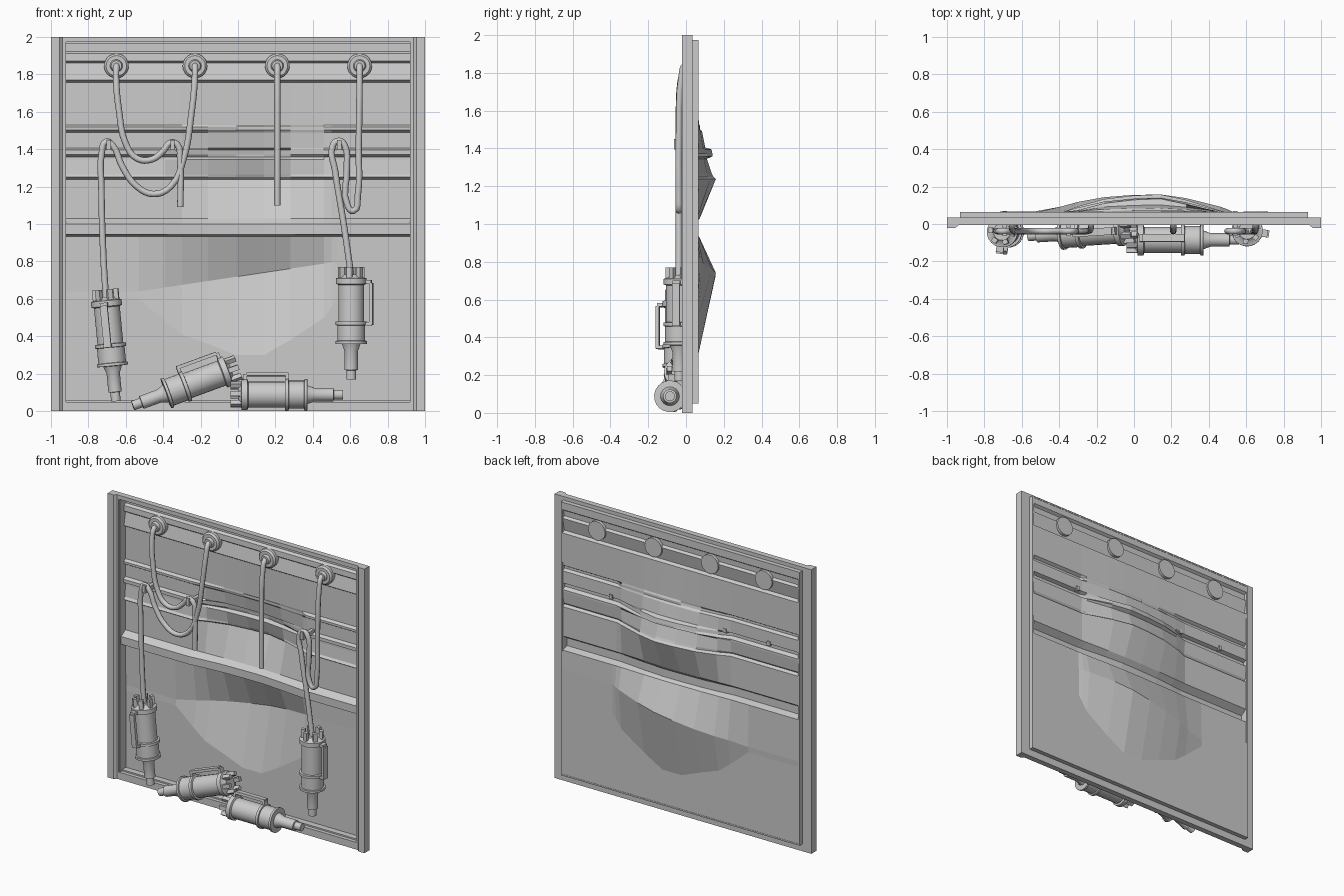
import bpy, bmesh, math
from mathutils import Vector, Matrix

if "Cube" in bpy.data.objects:
    bpy.data.objects.remove(bpy.data.objects["Cube"])

grey = bpy.data.materials.new("plain_grey")
grey.diffuse_color = (0.6, 0.6, 0.6, 1)
grey.use_nodes = True
grey.node_tree.nodes["Principled BSDF"].inputs["Base Color"].default_value = grey.diffuse_color


def finish(name, bm, smooth=False):
    bmesh.ops.recalc_face_normals(bm, faces=bm.faces)
    me = bpy.data.meshes.new(name)
    bm.to_mesh(me)
    bm.free()
    me.materials.append(grey)
    ob = bpy.data.objects.new(name, me)
    bpy.context.collection.objects.link(ob)
    if smooth:
        bpy.context.view_layer.objects.active = ob
        ob.select_set(True)
        bpy.ops.object.shade_smooth_by_angle(angle=math.radians(35))
        ob.select_set(False)
    return ob


def add_box(bm, lo, hi, mat=Matrix()):
    lo, hi = Vector(lo), Vector(hi)
    m = mat @ Matrix.Translation((lo + hi) / 2) @ Matrix.Diagonal((*(hi - lo), 1))
    bmesh.ops.create_cube(bm, size=1, matrix=m)


def add_lathe(bm, profile, mat, sides=20):
    """Revolve (height, radius) points about local z."""
    rings = []
    for t, r in profile:
        rings.append([bm.verts.new(mat @ Vector((r * math.cos(a), r * math.sin(a), t)))
                      for a in (2 * math.pi * i / sides for i in range(sides))])
    for a, b in zip(rings, rings[1:]):
        for i in range(sides):
            j = (i + 1) % sides
            bm.faces.new((a[i], a[j], b[j], b[i]))
    bm.faces.new(rings[0])
    bm.faces.new(rings[-1])


# outer frame: chamfered side posts, top and bottom bars
POST = [(1, -.022), (.955, -.022), (.938, -.006), (.925, -.006), (.925, .034), (1, .034)]
for side, label in ((-1, "left"), (1, "right")):
    bm = bmesh.new()
    lo = [bm.verts.new((side * x, y, 0)) for x, y in POST]
    hi = [bm.verts.new((side * x, y, 2)) for x, y in POST]
    bm.faces.new(lo)
    bm.faces.new(hi)
    for i in range(len(POST)):
        j = (i + 1) % len(POST)
        bm.faces.new((lo[i], lo[j], hi[j], hi[i]))
    finish(label + "_frame_post", bm)
for label, z0, z1 in (("bottom", 0, .05), ("top", 1.972, 2)):
    bm = bmesh.new()
    add_box(bm, (-.925, -.006, z0), (.925, .034, z1))
    finish(label + "_frame_bar", bm)

# rear rim that holds the panel
bm = bmesh.new()
for s in (-1, 1):
    x0, x1 = sorted((s * .918, s * .93))
    add_box(bm, (x0, .0, .05), (x1, .065, 1.975))
for z in (.05, 1.965):
    add_box(bm, (-.93, .02, z), (.93, .065, z + .01))
finish("rear_rim", bm)

# dented panel: ribbed profile of (z, base depth, dent amount at full strength)
RIBS = [(1.97, .063, 0), (1.922, .063, 0), (1.91, .045, 0), (1.872, .043, 0),
        (1.86, .06, 0), (1.77, .042, 0), (1.757, .062, 0), (1.53, .06, .08),
        (1.518, .04, .3), (1.502, .04, .35), (1.49, .06, .25), (1.405, .06, .42),
        (1.395, .035, 1), (1.372, .035, 1.05), (1.358, .06, .8), (1.345, .06, .5),
        (1.265, .052, .85), (1.25, .04, 1.05), (1.238, .06, .98), (1.03, .058, .15),
        (1.0, .012, .3), (.945, .012, .3), (.932, .06, .1)]
# columns: x, upper dent, lower dent, bottom of lower dent
COLS = [(-.92, 0, 0, .6), (-.53, 0, .004, .6), (-.39, .0, .03, .48), (-.3, .035, .055, .41),
        (-.16, .075, .08, .36), (-.01, .093, .092, .3), (0, .094, .092, .3),
        (.14, .1, .095, .3), (.28, .07, .075, .38), (.46, .012, .03, .5),
        (.5, .0, .015, .56), (.53, 0, 0, .6), (.92, 0, 0, .6)]
bm = bmesh.new()
grid = []
for x, up, low, zb in COLS:
    col = []
    for z, y, g in RIBS:
        if 0 <= x < .49 and 1.5 < z < 1.52:   # middle of this rib is torn away
            y = .06
            g = .15
        col.append(bm.verts.new((x, y + g * up, z)))
    crease = .64 + .15 * (min(max(x, -.53), .53) + .53)
    col += [bm.verts.new(p) for p in ((x, .063 + low, crease), (x, .063, zb), (x, .063, .055))]
    grid.append(col)
for a, b in zip(grid, grid[1:]):
    for i in range(len(a) - 1):
        bm.faces.new((a[i], a[i + 1], b[i + 1], b[i]))
finish("dented_panel", bm)

# cable outlets
OUTLET_X = (-.65, -.23, .21, .65)
for x in OUTLET_X:
    bm = bmesh.new()
    m = Matrix.Translation((x, .066, 1.845)) @ Matrix.Rotation(math.pi / 2, 4, 'X')
    add_lathe(bm, [(0, .066), (.04, .066), (.052, .055), (.052, .034), (.07, .028), (.07, .02)], m)
    finish("cable_outlet", bm, True)

# hooks holding the cables
for x in (-.69, -.35, .54):
    bm = bmesh.new()
    add_box(bm, (x - .012, -.05, 1.395), (x + .012, .07, 1.425))
    add_box(bm, (x - .012, -.064, 1.395), (x + .012, -.05, 1.45))
    finish("cable_hook", bm)


def cable(name, pts):
    cu = bpy.data.curves.new(name, 'CURVE')
    cu.dimensions = '3D'
    cu.bevel_depth = .017
    cu.bevel_resolution = 2
    cu.resolution_u = 4
    cu.use_fill_caps = True
    x, z = pts[0]
    path = [(x, .03, z), (x, -.004, z - .008)] + [(x, -.022 if z > 1.7 else -.038, z) for x, z in pts[1:]]
    sp = cu.splines.new('BEZIER')
    sp.bezier_points.add(len(path) - 1)
    for bp, p in zip(sp.bezier_points, path):
        bp.co = p
        bp.handle_left_type = bp.handle_right_type = 'AUTO'
    cu.materials.append(grey)
    bpy.context.collection.objects.link(bpy.data.objects.new(name, cu))


cable("looped_cable", [(-.65, 1.85), (-.652, 1.79), (-.635, 1.6), (-.6, 1.43), (-.54, 1.35), (-.46, 1.345),
                       (-.4, 1.39), (-.36, 1.435), (-.325, 1.425), (-.31, 1.34), (-.308, 1.09)])
cable("left_tool_cable", [(-.23, 1.85), (-.23, 1.79), (-.25, 1.58), (-.29, 1.35), (-.36, 1.2), (-.45, 1.16),
                          (-.54, 1.2), (-.62, 1.31), (-.67, 1.42), (-.705, 1.44), (-.728, 1.38),
                          (-.73, 1.2), (-.718, .8), (-.705, .6)])
cable("hanging_cable", [(.21, 1.85), (.21, 1.79), (.21, 1.5), (.21, 1.1)])
cable("right_tool_cable", [(.65, 1.85), (.65, 1.79), (.645, 1.4), (.64, 1.15), (.617, 1.07), (.585, 1.1),
                           (.582, 1.3), (.57, 1.42), (.54, 1.445), (.507, 1.42), (.52, 1.28),
                           (.565, 1.0), (.607, .71)])

# canister tools
BODY = [(.04, .045), (.055, .06), (.06, .083), (.09, .083), (.095, .07), (.29, .07), (.292, .084),
        (.31, .084), (.312, .075), (.393, .075), (.395, .084), (.41, .084), (.412, .05),
        (.45, .036), (.55, .036), (.552, .026), (.6, .026)]


def canister(name, start, end, handle):
    start, end = Vector(start), Vector(end)
    d = (end - start).normalized()
    u = Vector(handle)
    u = (u - d * u.dot(d)).normalized()
    v = d.cross(u)
    m = Matrix((u, v, d)).transposed().to_4x4()
    m.translation = start
    bm = bmesh.new()
    add_lathe(bm, BODY, m)
    # prongs round the cable end
    for i in range(6):
        r = m @ Matrix.Rotation(math.pi * (i + .5) / 3, 4, 'Z')
        add_box(bm, (.045, -.014, 0), (.07, .014, .07), r)
    # grip and its two legs
    add_box(bm, (.1, -.02, .085), (.118, .02, .31), m)
    add_box(bm, (.06, -.02, .07), (.11, .02, .088), m)
    add_box(bm, (.06, -.02, .295), (.11, .02, .312), m)
    finish(name, bm, True)


canister("right_hanging_canister", (.605, -.036, .77), (.605, -.036, .17), (1, -.15, 0))
canister("left_hanging_canister", (-.71, -.042, .65), (-.652, -.042, .05), (-.15, -1, 0))
canister("lying_canister", (-.04, -.085, .088), (.56, -.085, .088), (0, .1, 1))
canister("leaning_canister", (0, -.03, .235), (-.56, -.065, .03), (0, 0, 1))
